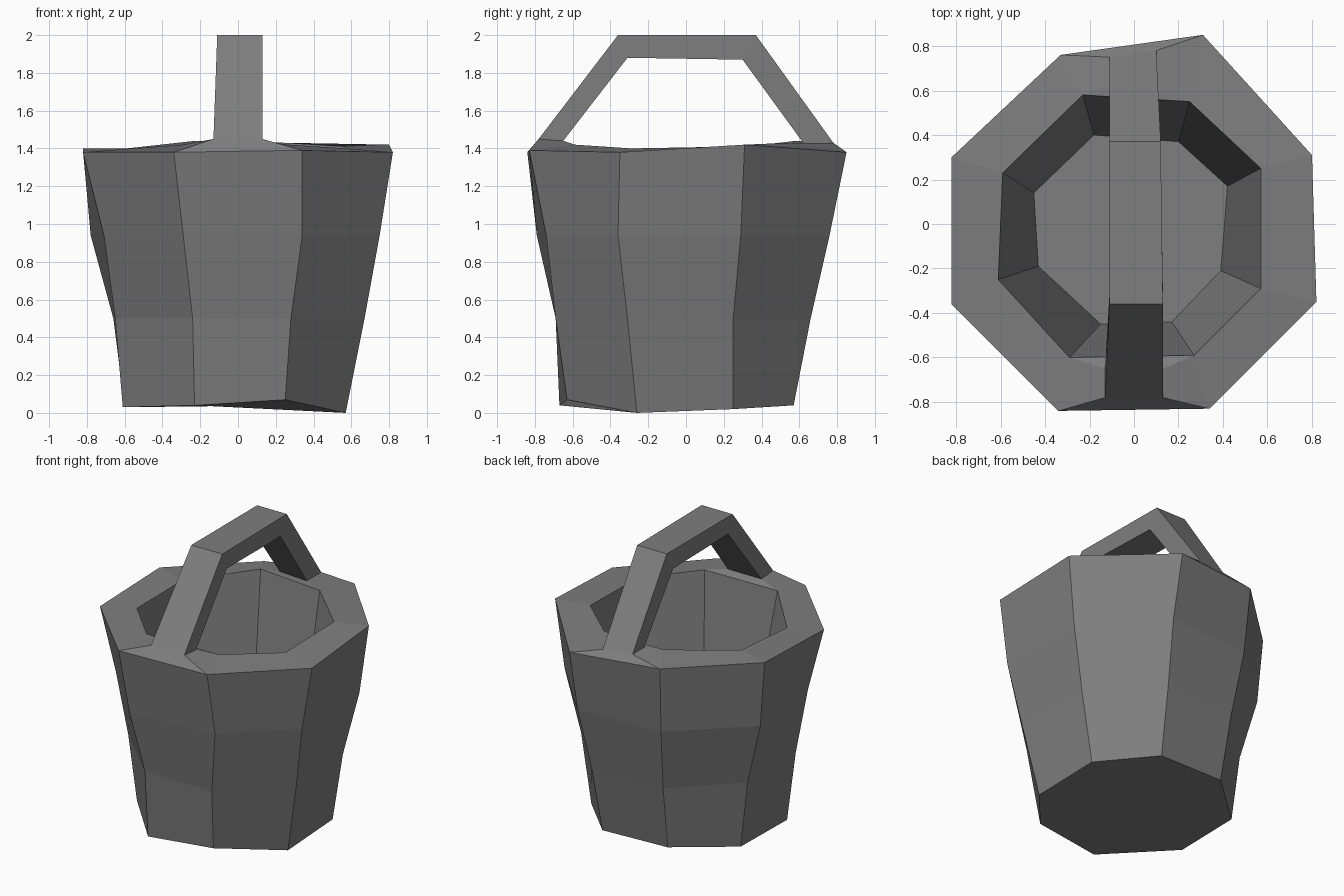
import bpy
import bmesh

if "Cube" in bpy.data.objects:
    bpy.data.objects.remove(bpy.data.objects["Cube"], do_unlink=True)

grey = bpy.data.materials.new("worn_grey")
grey.use_nodes = True
grey.diffuse_color = (0.21, 0.21, 0.21, 1)
grey.node_tree.nodes["Principled BSDF"].inputs["Base Color"].default_value = grey.diffuse_color


def ring(xs, ys, zs):
    """Cross-section in hundredths; one height or one per corner."""
    if not isinstance(zs, list):
        zs = [zs] * len(xs)
    return [(x / 100, y / 100, z / 100) for x, y, z in zip(xs, ys, zs)]


def loft(name, rings, cap_ends=False, skip=()):
    """Join successive rings with quads; skip holds (ring, side) pairs left open."""
    bm = bmesh.new()
    loops = [[bm.verts.new(p) for p in r] for r in rings]
    for level, (low, high) in enumerate(zip(loops, loops[1:])):
        count = len(low)
        for side in range(count):
            if (level, side) not in skip:
                after = (side + 1) % count
                bm.faces.new((low[side], low[after], high[after], high[side]))
    if cap_ends:
        bm.faces.new(reversed(loops[0]))
        bm.faces.new(loops[-1])
    mesh = bpy.data.meshes.new(name)
    bm.to_mesh(mesh)
    bm.free()
    mesh.materials.append(grey)
    part = bpy.data.objects.new(name, mesh)
    bpy.context.collection.objects.link(part)
    return part


# Hand-cut octagonal sections, starting at the front right corner
base = ring([-23, 25, 57, 56, 25, -25, -60, -61],
            [-67, -63, -26, 25, 57, 56, 25, -25],
            [4, 7, 0, 2, 4, 5, 3, 3])
lower_wall = ring([-24, 28, 67, 64, 27, -27, -66, -65],
                  [-69, -69, -31, 25, 66, 64, 26, -29], 50)
upper_wall = ring([-29, 34, 75, 74, 31, -31, -78, -71],
                  [-79, -74, -36, 29, 76, 72, 29, -34], 94)
outer_rim = ring([-34, 34, 82, 80, 31, -33, -82, -82],
                 [-84, -83, -35, 31, 85, 76, 30, -36],
                 [138, 139, 138, 142, 138, 140, 140, 138])
inner_rim = ring([-29, 27, 57, 57, 25, -23, -59, -61],
                 [-60, -59, -29, 25, 55, 58, 23, -25],
                 [142, 142, 140, 141, 143, 144, 140, 138])
floor = ring([-15, 17, 39, 42, 20, -18, -45, -43],
             [-45, -44, -21, 17, 37, 40, 14, -19], 20)

# Bucket shell, with the front and back rim panels left for the handle mounts
loft("bucket", [base, lower_wall, upper_wall, outer_rim, inner_rim, floor],
     cap_ends=True, skip={(3, 0), (3, 4)})


# Handle flares out of the front rim panel, arches over and meets the back one
def mount(left, right):
    return [outer_rim[left], outer_rim[right], inner_rim[right], inner_rim[left]]


loft("handle", [
    mount(0, 1),
    ring([-13, 13, 13, -13], [-78, -78, -65, -65], [145, 145, 144, 144]),
    ring([-11, 13, 13, -11], [-36, -36, -31, -31], [200, 200, 188, 188]),
    ring([-11, 12, 12, -11], [37, 37, 30, 30], [200, 200, 187, 187]),
    ring([-11, 10, 10, -11], [75, 78, 62, 62], [144, 143, 143, 144]),
    mount(5, 4),
])
